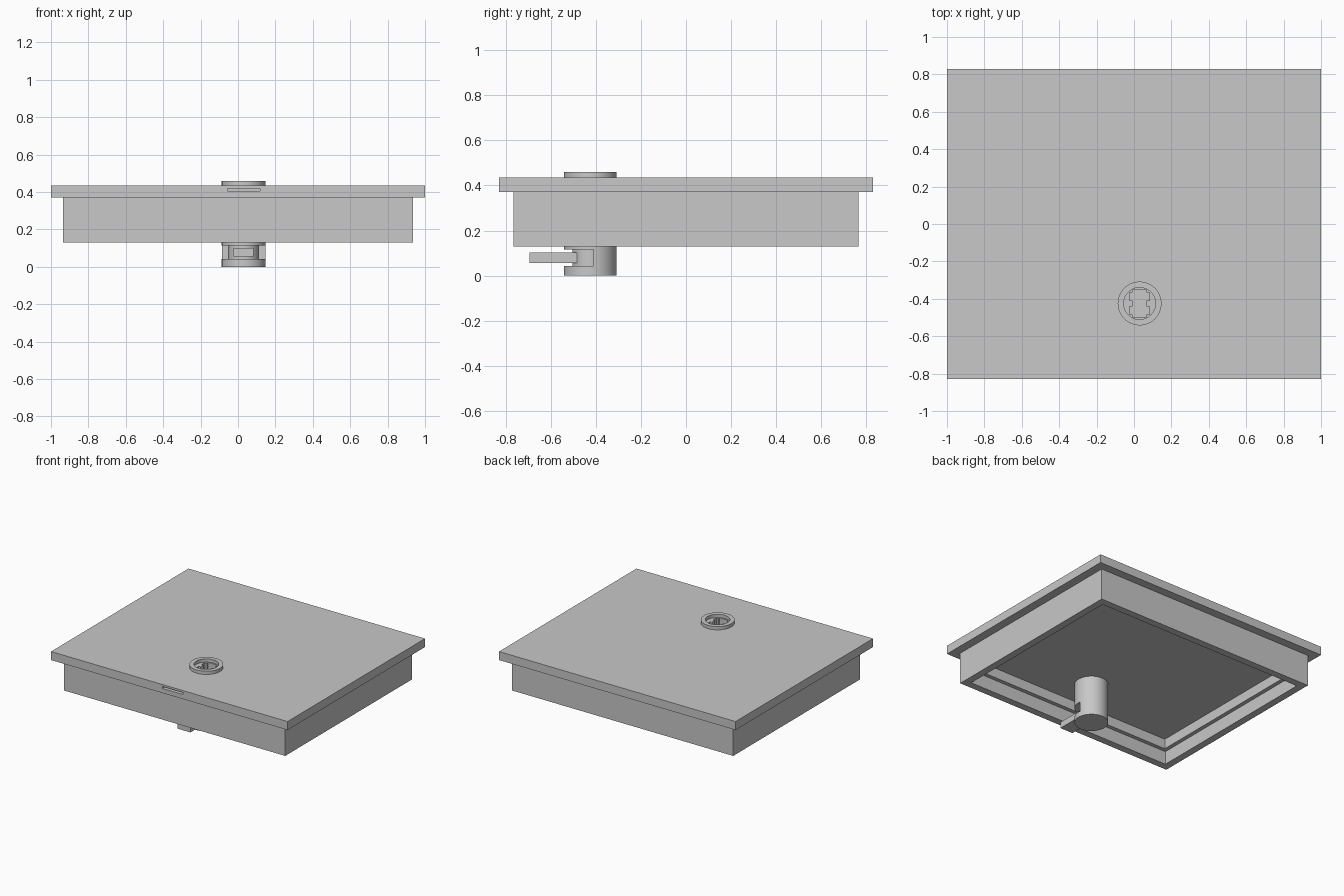
import bpy

cube = bpy.data.objects.get("Cube")
if cube:
    bpy.data.objects.remove(cube, do_unlink=True)

grey = bpy.data.materials.new("light grey")
grey.use_nodes = True
GREY = (0.58, 0.58, 0.58, 1)
grey.diffuse_color = GREY
grey.node_tree.nodes["Principled BSDF"].inputs["Base Color"].default_value = GREY


def finish(name):
    ob = bpy.context.object
    ob.name = name
    ob.data.materials.append(grey)
    return ob


def box(name, x, y, z):
    """Box from (min, max) pairs."""
    bpy.ops.mesh.primitive_cube_add(size=1, location=[sum(r) / 2 for r in (x, y, z)])
    ob = finish(name)
    ob.scale = [r[1] - r[0] for r in (x, y, z)]
    bpy.ops.object.transform_apply(location=False, rotation=False, scale=True)
    return ob


def disc(name, radius, z):
    """Upright cylinder on the lock axis."""
    bpy.ops.mesh.primitive_cylinder_add(vertices=64, radius=radius, depth=z[1] - z[0],
                                        location=(LX, LY, sum(z) / 2))
    return finish(name)


def cut(target, *cutters):
    for c in cutters:
        mod = target.modifiers.new("cut", 'BOOLEAN')
        mod.operation, mod.solver, mod.object = 'DIFFERENCE', 'EXACT', c
        bpy.ops.object.select_all(action='DESELECT')
        target.select_set(True)
        bpy.context.view_layer.objects.active = target
        bpy.ops.object.modifier_apply(modifier=mod.name)
        bpy.data.objects.remove(c, do_unlink=True)


def smooth(ob):
    bpy.ops.object.select_all(action='DESELECT')
    ob.select_set(True)
    bpy.context.view_layer.objects.active = ob
    bpy.ops.object.shade_smooth_by_angle()


def sym(a, c=0):
    return (c - a, c + a)


# Lock axis and radius
LX, LY, R = 0.03, -0.425, 0.117

# Lid plate with a narrow slot in its front edge
lid = box("lid_plate", sym(1), sym(0.83), (0.37, 0.435))
cut(lid,
    box("slot_cutter", sym(0.087, LX), (-0.9, -0.80), (0.405, 0.42)),
    disc("lid_hole_cutter", R - 0.002, (0.3, 0.5)))

# Skirt, hollow from below with one step in its inner wall
skirt = box("skirt", sym(0.935), sym(0.765), (0.13, 0.37))
cut(skirt,
    box("lower_cavity", sym(0.88), sym(0.71), (0.05, 0.23)),
    box("upper_cavity", sym(0.85), sym(0.68), (0.2, 0.305)),
    disc("skirt_hole_cutter", R - 0.002, (0.1, 0.5)))

# Lock barrel: sunken face, keyhole and open front window
barrel = disc("lock_barrel", R, (0, 0.46))
keyhole = [box("key_spine", sym(0.037, LX), sym(0.073, LY), (0.32, 0.5))]
for s in (-1, 1):
    keyhole.append(box("key_ward", sym(0.053, LX), sym(0.021, LY + s * 0.038), (0.32, 0.5)))
cut(barrel,
    disc("face_recess", 0.085, (0.435, 0.5)),
    *keyhole,
    box("window", sym(0.2, LX), (-0.7, -0.41), (0.042, 0.115)))
smooth(barrel)

# Latch hub and arm reaching forward through the window
smooth(disc("latch_hub", 0.08, (0.042, 0.115)))
box("latch_arm", sym(0.054, LX), (-0.695, -0.42), (0.055, 0.102))
